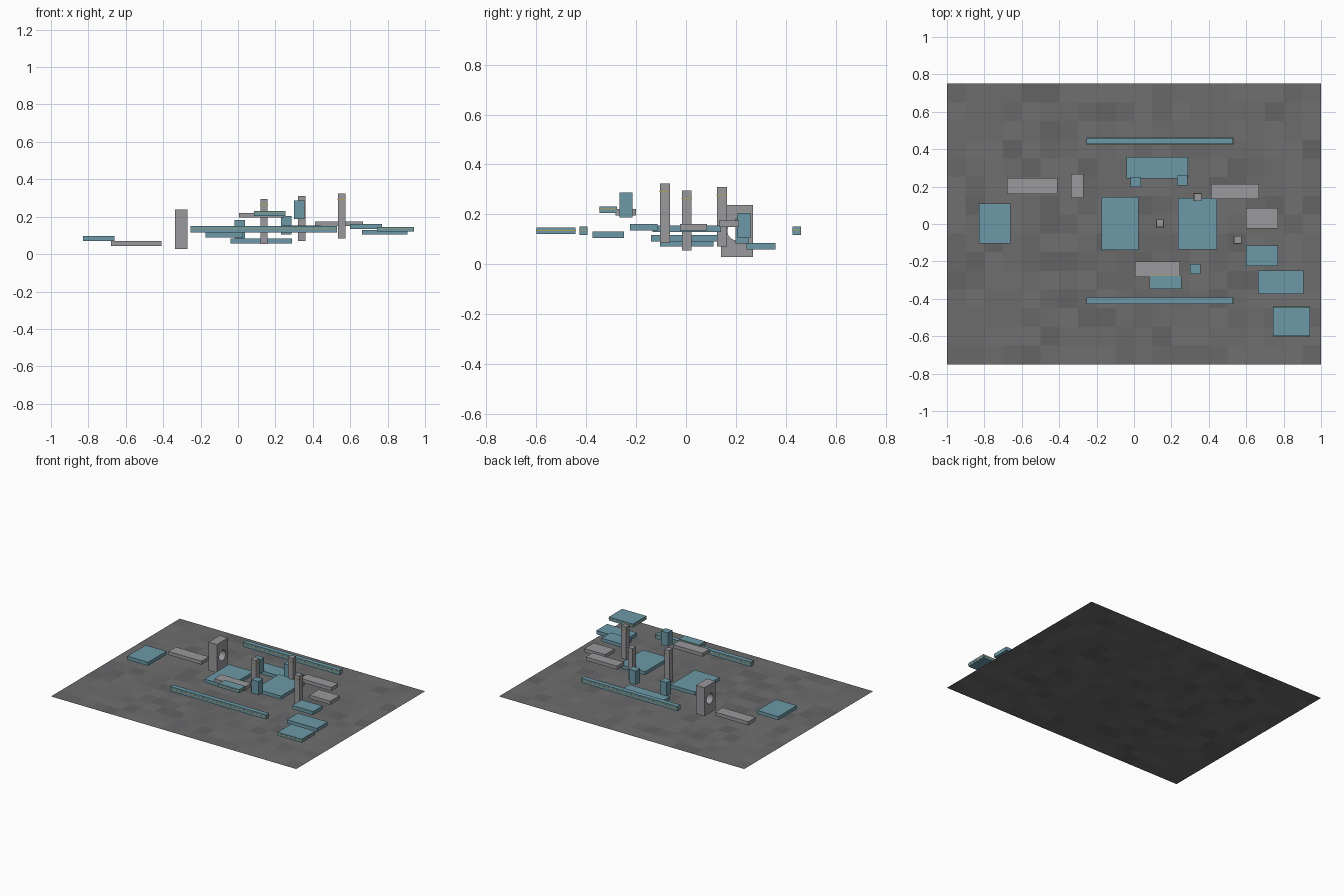
import bpy, bmesh, random
from mathutils import Matrix, Vector

if "Cube" in bpy.data.objects:
    bpy.data.objects.remove(bpy.data.objects["Cube"])

random.seed(4)


def material(name, rgb):
    m = bpy.data.materials.new(name)
    m.diffuse_color = (*rgb, 1)
    m.use_nodes = True
    m.node_tree.nodes["Principled BSDF"].inputs["Base Color"].default_value = m.diffuse_color
    return m


TEAL = material("teal", (0.15, 0.32, 0.39))
GREY = material("light_grey", (0.32, 0.32, 0.34))
TRIM = material("ochre_trim", (0.45, 0.36, 0.10))
FLOOR = [material(f"floor_grey_{i}", (v, v, v * 1.03))
         for i, v in enumerate((0.125, 0.14, 0.15, 0.16))]


def finish(name, bm, *mats):
    me = bpy.data.meshes.new(name)
    bm.to_mesh(me)
    bm.free()
    ob = bpy.data.objects.new(name, me)
    bpy.context.collection.objects.link(ob)
    for m in mats:
        me.materials.append(m)
    return ob


def box(name, x, y, z, mat):
    """Box given by its (min, max) on each axis."""
    bm = bmesh.new()
    size = Vector((x[1] - x[0], y[1] - y[0], z[1] - z[0]))
    mid = Vector((sum(x), sum(y), sum(z))) / 2
    bmesh.ops.create_cube(bm, size=1, matrix=Matrix.Translation(mid) @ Matrix.Diagonal((*size, 1)))
    return finish(name, bm, mat)


def banded(name, x, y, z, mat, band_z):
    """Box with a hairline trim band round it."""
    e = 0.001
    box(name, x, y, z, mat)
    box(name + "_trim", (x[0] - e, x[1] + e), (y[0] - e, y[1] + e),
        (band_z - 0.002, band_z + 0.002), TRIM)


# Tiled floor sheet
bm = bmesh.new()
bmesh.ops.create_grid(bm, x_segments=20, y_segments=15, size=1,
                      matrix=Matrix.Diagonal((1, 0.75, 1, 1)))
for f in bm.faces:
    f.material_index = random.choices(range(4), (1, 2, 4, 3))[0]
finish("floor", bm, *FLOOR)

# Flat floating platforms: x range, y range, bottom height
T = 0.026
teal_slabs = {
    "start_platform": ((-0.83, -0.66), (-0.105, 0.11), 0.07),
    "centre_left_platform": ((-0.175, 0.025), (-0.14, 0.145), 0.09),
    "centre_right_platform": ((0.235, 0.445), (-0.135, 0.14), 0.128),
    "rear_platform": ((-0.04, 0.29), (0.243, 0.358), 0.058),
    "right_step_platform": ((0.60, 0.77), (-0.225, -0.115), 0.135),
    "right_wide_platform": ((0.662, 0.905), (-0.375, -0.248), 0.104),
}
grey_slabs = {
    "left_bridge": ((-0.68, -0.41), (0.16, 0.247), 0.044),
    "right_bridge": ((0.413, 0.668), (0.133, 0.213), 0.149),
    "right_ledge": ((0.60, 0.77), (-0.025, 0.085), 0.135),
    "front_bridge": ((0.005, 0.247), (-0.283, -0.2), 0.195),
}
for slabs, mat in ((teal_slabs, TEAL), (grey_slabs, GREY)):
    for name, (x, y, z) in slabs.items():
        box(name, x, y, (z, z + T), mat)
banded("front_platform", (0.085, 0.253), (-0.347, -0.277), (0.205, 0.231), TEAL, 0.221)
banded("corner_platform", (0.743, 0.94), (-0.60, -0.443), (0.12, 0.146), TEAL, 0.135)

# Long side rails
for name, y in (("rear_rail", 0.444), ("front_rail", -0.411)):
    banded(name, (-0.253, 0.53), (y - 0.017, y + 0.017), (0.116, 0.15), TEAL, 0.136)

# Tall grey pillars and short teal blocks: centre x, centre y, bottom height
for i, (x, y, z) in enumerate(((0.139, 0.003, 0.055), (0.34, 0.144, 0.07), (0.554, -0.085, 0.084))):
    banded(f"pillar_{i}", (x - 0.02, x + 0.02), (y - 0.02, y + 0.02), (z, z + 0.24), GREY, z + 0.208)
for i, (x, y, z) in enumerate(((0.01, 0.224, 0.083), (0.257, 0.233, 0.105), (0.327, -0.241, 0.187))):
    box(f"block_{i}", (x - 0.028, x + 0.028), (y - 0.026, y + 0.026), (z, z + 0.1), TEAL)

# Upright gate with a round hole through it
gate = box("gate", (-0.338, -0.27), (0.14, 0.268), (0.028, 0.238), GREY)
bm = bmesh.new()
bmesh.ops.create_cone(bm, cap_ends=True, segments=32, radius1=0.038, radius2=0.038, depth=0.3,
                      matrix=Matrix.Translation((-0.304, 0.204, 0.133)) @ Matrix.Rotation(1.5707963, 4, "Y"))
cutter = finish("gate_hole_cutter", bm, GREY)
cutter.hide_render = True
mod = gate.modifiers.new("hole", "BOOLEAN")
mod.operation, mod.solver, mod.object = "DIFFERENCE", "EXACT", cutter
bpy.context.view_layer.objects.active = gate
gate.select_set(True)
bpy.ops.object.modifier_apply(modifier=mod.name)
bpy.data.objects.remove(cutter)
bpy.ops.object.shade_smooth_by_angle()
